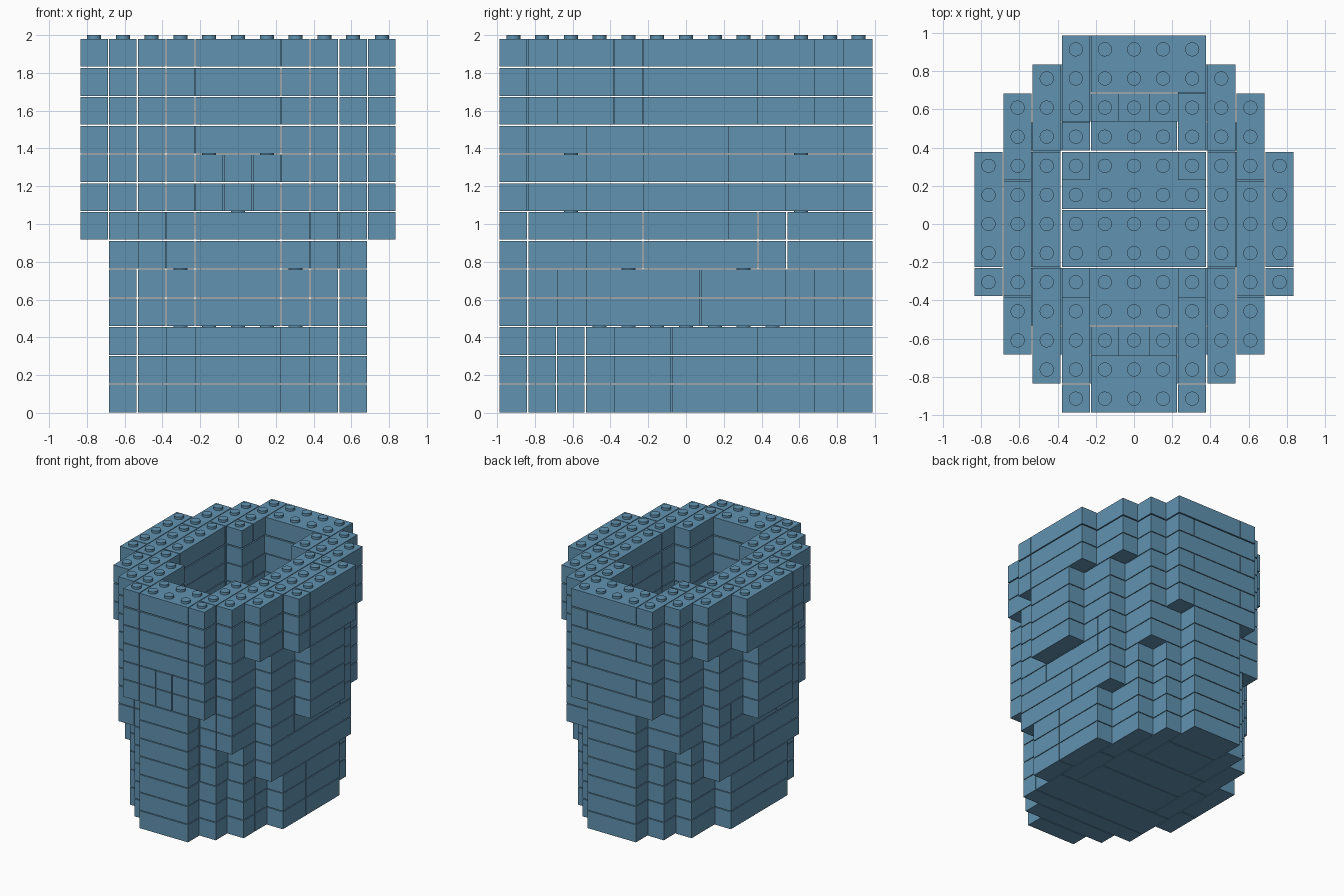
import bpy, bmesh
from mathutils import Matrix, Vector

cube = bpy.data.objects.get("Cube")
if cube:
    bpy.data.objects.remove(cube, do_unlink=True)

PITCH = 0.1523      # width of one cell and height of one course
GAP = 0.006         # joint between neighbouring bricks
COURSES = 13
STUD_R, STUD_TOP = 0.037, 2.0 - 13 * 0.1523

blue = bpy.data.materials.new("brick_blue")
blue.use_nodes = True
colour = (0.12, 0.29, 0.44, 1)
blue.diffuse_color = colour
blue.node_tree.nodes["Principled BSDF"].inputs["Base Color"].default_value = colour


def outer_reach(i, k):
    """How far the outside reaches along y in column i of course k."""
    i = abs(i)
    if i <= 1:
        return 6
    if i == 2:
        return 6 if k >= 7 else 5
    if i == 3:
        return 5 if k >= 5 else 4
    if i == 4:
        return 4 if k >= 10 else 3 if k >= 3 else 2
    return 2 if k >= 10 else 1 if k >= 6 else -1


def is_hollow(i, j, k):
    """Inner well with its floor and small inner ledges."""
    i, j = abs(i), abs(j)
    if k < 3:
        return False
    if i == 2 and j == 2:
        return k >= 5
    if j <= 2:
        return i <= 2
    if j == 3:
        return i <= 1
    if j == 4:
        return (i == 0 and k >= 7) or (i == 1 and k >= 9)
    return False


def course_cells(k):
    return {(i, j) for i in range(-5, 6) for j in range(-6, 7)
            if abs(j) <= outer_reach(i, k) and not is_hollow(i, j, k)}


def lay_bricks(cells, k):
    """Split a course into rectangular bricks, returned as cell lists."""
    left, bricks = set(cells), []
    for j in range(6, -7, -1):
        side_wall = abs(j) <= 2 and k >= 3
        step = 1 if side_wall or k % 2 else -1
        longest = 10 if k < 3 else 4
        for i in range(-5 * step, 6 * step, step):
            if (i, j) not in left:
                continue
            along, across = ((0, -1), (step, 0)) if side_wall else ((step, 0), (0, -1))

            def row(n, w):
                return [(i + a * along[0] + w * across[0], j + a * along[1] + w * across[1])
                        for a in range(n)]

            n = 1
            while n < longest and row(n + 1, 0)[-1] in left:
                n += 1
            brick = row(n, 0)
            # second row, or a third one for a brick only one cell long
            for w in range(1, 3 if n == 1 else 2):
                if not all(c in left for c in row(n, w)):
                    break
                brick += row(n, w)
            left -= set(brick)
            bricks.append(brick)
    return bricks


def finish(bm, name, smooth=False):
    mesh = bpy.data.meshes.new(name)
    bm.to_mesh(mesh)
    bm.free()
    mesh.materials.append(blue)
    obj = bpy.data.objects.new(name, mesh)
    bpy.context.collection.objects.link(obj)
    if smooth:
        bpy.ops.object.select_all(action='DESELECT')
        obj.select_set(True)
        bpy.context.view_layer.objects.active = obj
        bpy.ops.object.shade_smooth_by_angle()


# Courses of bricks, from the solid base up to the rim
layers = [course_cells(k) for k in range(COURSES)]
for k, cells in enumerate(layers):
    bm = bmesh.new()
    for brick in lay_bricks(cells, k):
        xs, ys = [c[0] for c in brick], [c[1] for c in brick]
        size = Vector(((max(xs) - min(xs) + 1) * PITCH - GAP,
                       (max(ys) - min(ys) + 1) * PITCH - GAP, PITCH - GAP))
        centre = Vector(((max(xs) + min(xs)) / 2, (max(ys) + min(ys)) / 2, k + 0.5)) * PITCH
        centre.z += GAP / 2 if k == COURSES - 1 else 0
        bmesh.ops.create_cube(bm, size=1, matrix=Matrix.Translation(centre)
                              @ Matrix.Diagonal(size).to_4x4())
    finish(bm, "brick_course_%d" % (k + 1))

# Studs on every brick top left open
bm = bmesh.new()
for k, cells in enumerate(layers):
    above = layers[k + 1] if k + 1 < COURSES else set()
    for i, j in sorted(cells - above):
        depth = STUD_TOP + GAP
        centre = Vector((i * PITCH, j * PITCH, (k + 1) * PITCH + STUD_TOP - depth / 2))
        bmesh.ops.create_cone(bm, cap_ends=True, segments=20, radius1=STUD_R, radius2=STUD_R,
                              depth=depth, matrix=Matrix.Translation(centre))
finish(bm, "studs", smooth=True)
